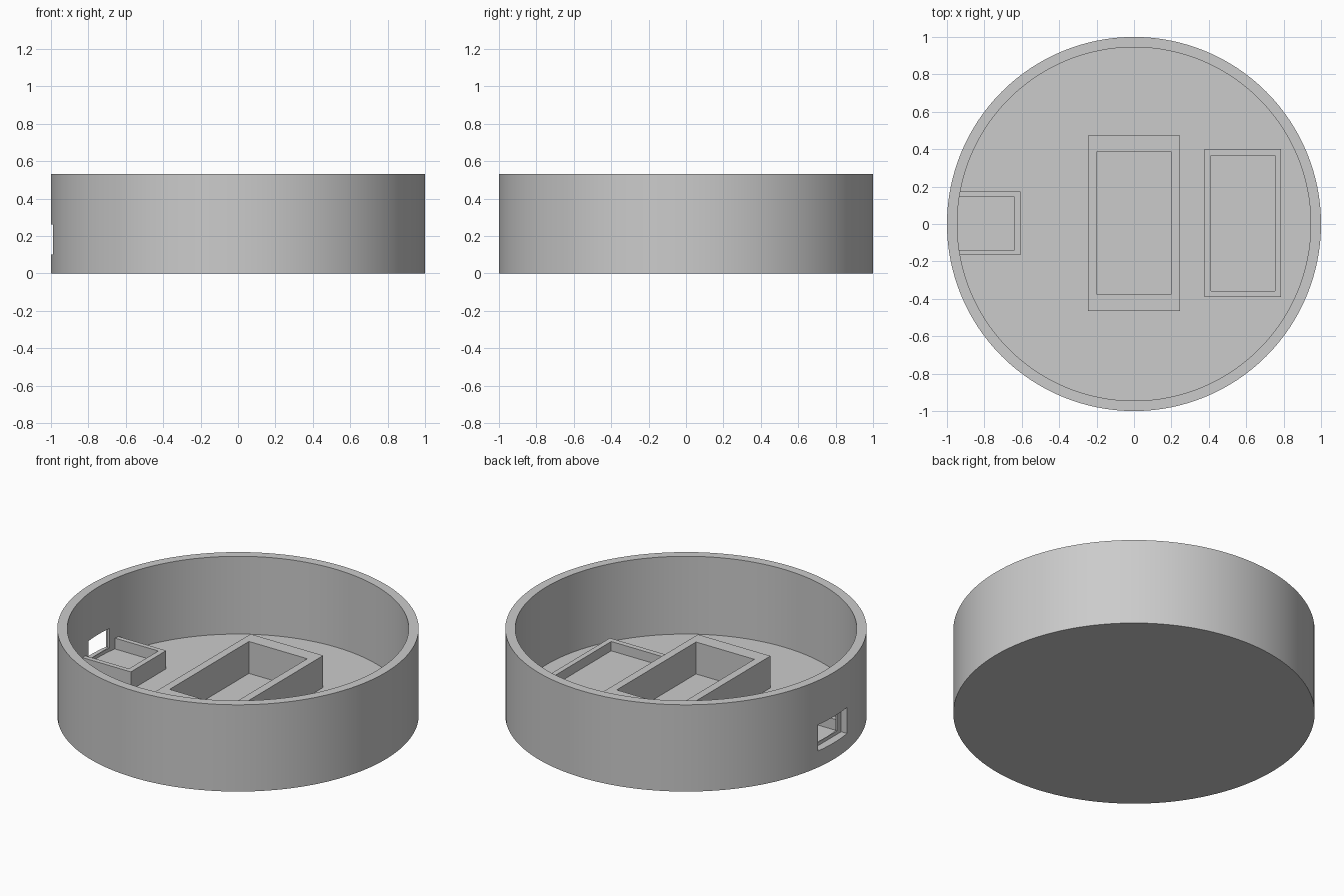
import bpy
import bmesh
import math
from mathutils import Matrix, Vector

default_cube = bpy.data.objects.get("Cube")
if default_cube:
    bpy.data.objects.remove(default_cube, do_unlink=True)

HEIGHT, FLOOR, INNER_RADIUS = 0.53, 0.055, 0.945
SEGMENTS = 128

grey = bpy.data.materials.new("plain_grey")
grey.use_nodes = True
grey.diffuse_color = (0.6, 0.6, 0.6, 1)
grey.node_tree.nodes["Principled BSDF"].inputs["Base Color"].default_value = (0.6, 0.6, 0.6, 1)


def add_object(name, bm):
    bmesh.ops.recalc_face_normals(bm, faces=bm.faces)
    mesh = bpy.data.meshes.new(name)
    bm.to_mesh(mesh)
    bm.free()
    mesh.materials.append(grey)
    obj = bpy.data.objects.new(name, mesh)
    bpy.context.collection.objects.link(obj)
    return obj


def box(name, x, y, z):
    """Box from (min, max) pairs on each axis."""
    low, high = (Vector(corner) for corner in zip(x, y, z))
    bm = bmesh.new()
    bmesh.ops.create_cube(bm, size=1, matrix=Matrix.Translation((low + high) / 2)
                          @ Matrix.Diagonal((*(high - low), 1)))
    return add_object(name, bm)


def cut(target, x, y, z):
    """Subtract a box and discard the cutter."""
    cutter = box("cutter", x, y, z)
    cutter.hide_render = True
    modifier = target.modifiers.new("cut", 'BOOLEAN')
    modifier.operation = 'DIFFERENCE'
    modifier.solver = 'EXACT'
    modifier.object = cutter
    bpy.context.view_layer.objects.active = target
    bpy.ops.object.modifier_apply(modifier=modifier.name)
    bpy.data.objects.remove(cutter, do_unlink=True)


# Round open case: revolved wall and floor profile
profile = [(0, 0), (1, 0), (1, HEIGHT), (INNER_RADIUS, HEIGHT), (INNER_RADIUS, FLOOR), (0, FLOOR)]
bm = bmesh.new()
verts = [bm.verts.new((r, 0, z)) for r, z in profile]
edges = [bm.edges.new(pair) for pair in zip(verts, verts[1:])]
bmesh.ops.spin(bm, geom=verts + edges, axis=(0, 0, 1), cent=(0, 0, 0),
               angle=math.tau, steps=SEGMENTS)
bmesh.ops.remove_doubles(bm, verts=bm.verts, dist=0.0001)
case = add_object("round_case", bm)

# Socket opening: wide outer recess and a narrower hole through the lip
cut(case, (-1.1, -0.95), (-0.14, 0.14), (0.1, 0.26))
cut(case, (-1.1, -0.85), (-0.1, 0.1), (0.12, 0.24))

# Tall central frame
center = box("center_holder", (-0.245, 0.245), (-0.465, 0.472), (0.04, 0.25))
cut(center, (-0.197, 0.197), (-0.378, 0.387), (0, 0.4))

# Low frame on the left side
side = box("side_holder", (0.377, 0.787), (-0.39, 0.4), (0.04, 0.112))
cut(side, (0.412, 0.755), (-0.357, 0.365), (0, 0.4))

# Raised socket platform, open toward the wall
socket = box("socket_platform", (-0.945, -0.607), (-0.167, 0.174), (0.04, 0.166))
cut(socket, (-1.1, -0.64), (-0.138, 0.145), (0.1, 0.4))

# Smooth round wall with crisp edges
for obj in bpy.context.selected_objects:
    obj.select_set(False)
case.select_set(True)
bpy.context.view_layer.objects.active = case
bpy.ops.object.shade_smooth_by_angle(angle=math.radians(30))
